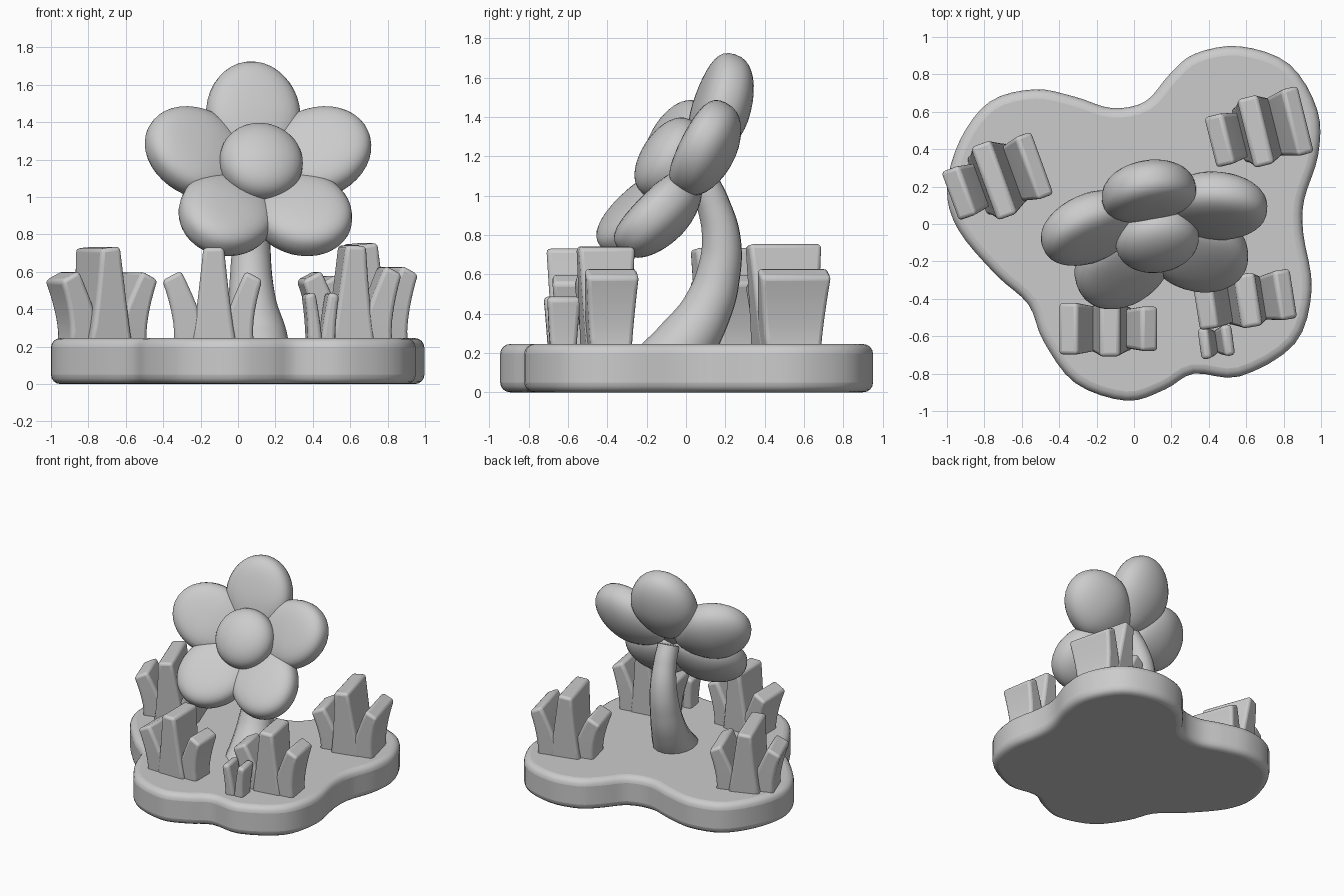
import bpy, bmesh, math
from mathutils import Matrix, Vector

cube = bpy.data.objects.get("Cube")
if cube:
    bpy.data.objects.remove(cube, do_unlink=True)

clay = bpy.data.materials.new("clay_grey")
clay.use_nodes = True
clay.diffuse_color = (0.6, 0.6, 0.6, 1)
clay.node_tree.nodes["Principled BSDF"].inputs["Base Color"].default_value = (0.6, 0.6, 0.6, 1)


def finish(name, bm, angle=40, bevel=0, segments=3):
    """Turn a bmesh into a shaded object, optionally with rounded edges."""
    bmesh.ops.recalc_face_normals(bm, faces=bm.faces)
    mesh = bpy.data.meshes.new(name)
    bm.to_mesh(mesh)
    bm.free()
    ob = bpy.data.objects.new(name, mesh)
    bpy.context.collection.objects.link(ob)
    mesh.materials.append(clay)
    if bevel:
        mod = ob.modifiers.new("round_edges", 'BEVEL')
        mod.width, mod.segments, mod.limit_method = bevel, segments, 'ANGLE'
        mod.angle_limit = math.radians(35)
    bpy.ops.object.select_all(action='DESELECT')
    bpy.context.view_layer.objects.active = ob
    ob.select_set(True)
    bpy.ops.object.shade_smooth_by_angle(angle=math.radians(angle))
    return ob


def smooth_loop(points, steps):
    """Closed Catmull-Rom curve through the points."""
    out, n = [], len(points)
    for i in range(n):
        a, b, c, d = (Vector(points[(i + k) % n]) for k in (-1, 0, 1, 2))
        for s in range(steps):
            t = s / steps
            out.append(0.5 * (2 * b + (c - a) * t + (2 * a - 5 * b + 4 * c - d) * t ** 2
                              + (3 * b - a - 3 * c + d) * t ** 3))
    return out


# Ground slab with a lobed outline
outline = [(.565, .95), (.83, .855), (.98, .61), (.985, .37), (.91, .13), (.905, -.05),
           (.95, -.35), (.86, -.64), (.565, -.815), (.32, -.8), (.165, -.885), (-.04, -.945),
           (-.315, -.85), (-.485, -.625), (-.565, -.43), (-.74, -.27), (-.94, -.03),
           (-1, .19), (-.93, .45), (-.77, .655), (-.53, .72), (-.315, .68), (-.12, .62),
           (.06, .655), (.19, .8), (.325, .91)]
bm = bmesh.new()
floor = bm.faces.new([bm.verts.new((p.x, p.y, 0)) for p in smooth_loop(outline, 4)])
top = bmesh.ops.extrude_face_region(bm, geom=[floor])["geom"]
bmesh.ops.translate(bm, vec=(0, 0, .245), verts=[g for g in top if isinstance(g, bmesh.types.BMVert)])
finish("ground_slab", bm, 50, .05, 4)

# Curved tapering stem
path = [(.12, -.1, .13, .17), (.11, -.01, .24, .158), (.08, .105, .42, .13), (.07, .165, .6, .112),
        (.075, .18, .77, .1), (.09, .14, .95, .085), (.1, .08, 1.08, .08)]
curve = bpy.data.curves.new("stem", 'CURVE')
curve.dimensions, curve.bevel_depth, curve.bevel_resolution = '3D', 1, 6
curve.use_fill_caps = True
spline = curve.splines.new('BEZIER')
spline.bezier_points.add(len(path) - 1)
for p, (x, y, z, r) in zip(spline.bezier_points, path):
    p.co, p.radius = (x, y, z), r
    p.handle_left_type = p.handle_right_type = 'AUTO'
curve.materials.append(clay)
bpy.context.collection.objects.link(bpy.data.objects.new("stem", curve))

# Flower head: five cupped petals round a button centre
YAW, TILT, CUP = math.radians(10), math.radians(33), math.radians(15)
head = (Matrix.Translation((.1, .05, 1.1)) @ Matrix.Rotation(YAW, 4, 'Z')
        @ Matrix.Rotation(-TILT, 4, 'X'))


def petal(index):
    bm = bmesh.new()
    bmesh.ops.create_uvsphere(bm, u_segments=32, v_segments=20, radius=1)
    for v in bm.verts:
        x, y, z = v.co
        flat = max(0, 1 - x * x - z * z)
        depth = math.copysign(abs(y) ** .85, y) * .165
        if y < 0:
            depth += .05 * flat          # dished front
        taper = 1 - .25 * max(0, -z) ** 1.5
        v.co = (x * .255 * taper, depth * taper, .35 + z * .3)
    place = head @ Matrix.Rotation(index * math.tau / 5, 4, 'Y') @ Matrix.Rotation(CUP, 4, 'X')
    bm.transform(place)
    finish(f"petal_{index + 1}", bm, 60)


for i in range(5):
    petal(i)

bm = bmesh.new()
bmesh.ops.create_uvsphere(bm, u_segments=32, v_segments=20, radius=1)
for v in bm.verts:
    x, y, z = v.co
    v.co = (x * .225, math.copysign(abs(y) ** .8, y) * .15 - .155, z * .225)
bm.transform(head)
finish("flower_centre", bm, 60)


# Grass clumps: thick blades that lean outward and widen in depth toward the tip
def blade(name, place, x0, x1, height, base_half, tip_half, depth):
    bm = bmesh.new()
    rings, count = [], 6
    for i in range(count + 1):
        t = i / count
        cx = x0 + (x1 - x0) * t ** 1.5
        hw = base_half + (tip_half - base_half) * t ** .8
        hd = depth / 2 * (.78 + .22 * t)
        z = .22 + (height + .02) * t
        lean = (x1 - x0) * -.25 * t
        rings.append([bm.verts.new((cx + sx * hw, sy * hd, z + sx * lean))
                      for sx, sy in ((-1, -1), (1, -1), (1, 1), (-1, 1))])
    for a, b in zip(rings, rings[1:]):
        for k in range(4):
            bm.faces.new((a[k], a[(k + 1) % 4], b[(k + 1) % 4], b[k]))
    bm.faces.new(rings[0])
    bm.faces.new(rings[-1])
    bm.transform(place)
    finish(name, bm, 40, .022, 3)


def clump(name, x, y, yaw, depths, heights=(.34, .49, .34), mid=0):
    place = Matrix.Translation((x, y, 0)) @ Matrix.Rotation(math.radians(yaw), 4, 'Z')
    left, middle, right = depths
    blade(name + "_left_blade", place, -.12, -.225, heights[0], .095, .05, left)
    blade(name + "_middle_blade", place, 0, mid, heights[1], .12, .055, middle)
    blade(name + "_right_blade", place, .12, .215, heights[2], .095, .045, right)


clump("grass_front", -.13, -.56, 0, (.28, .3, .24))
clump("grass_side", -.73, .24, 20, (.28, .42, .36), mid=-.02)
clump("grass_corner", .6, -.41, 9, (.24, .29, .27), (.34, .5, .37), mid=.01)
clump("grass_back", .67, .5, 14, (.28, .38, .37), (.32, .51, .37), mid=-.02)

# Small two-bladed sprout
sprout = Matrix.Translation((.44, -.63, 0)) @ Matrix.Rotation(math.radians(8), 4, 'Z')
for side, label in ((-1, "left"), (1, "right")):
    blade(f"sprout_{label}_blade", sprout, side * .035, side * .065, .245, .04, .028, .17)
